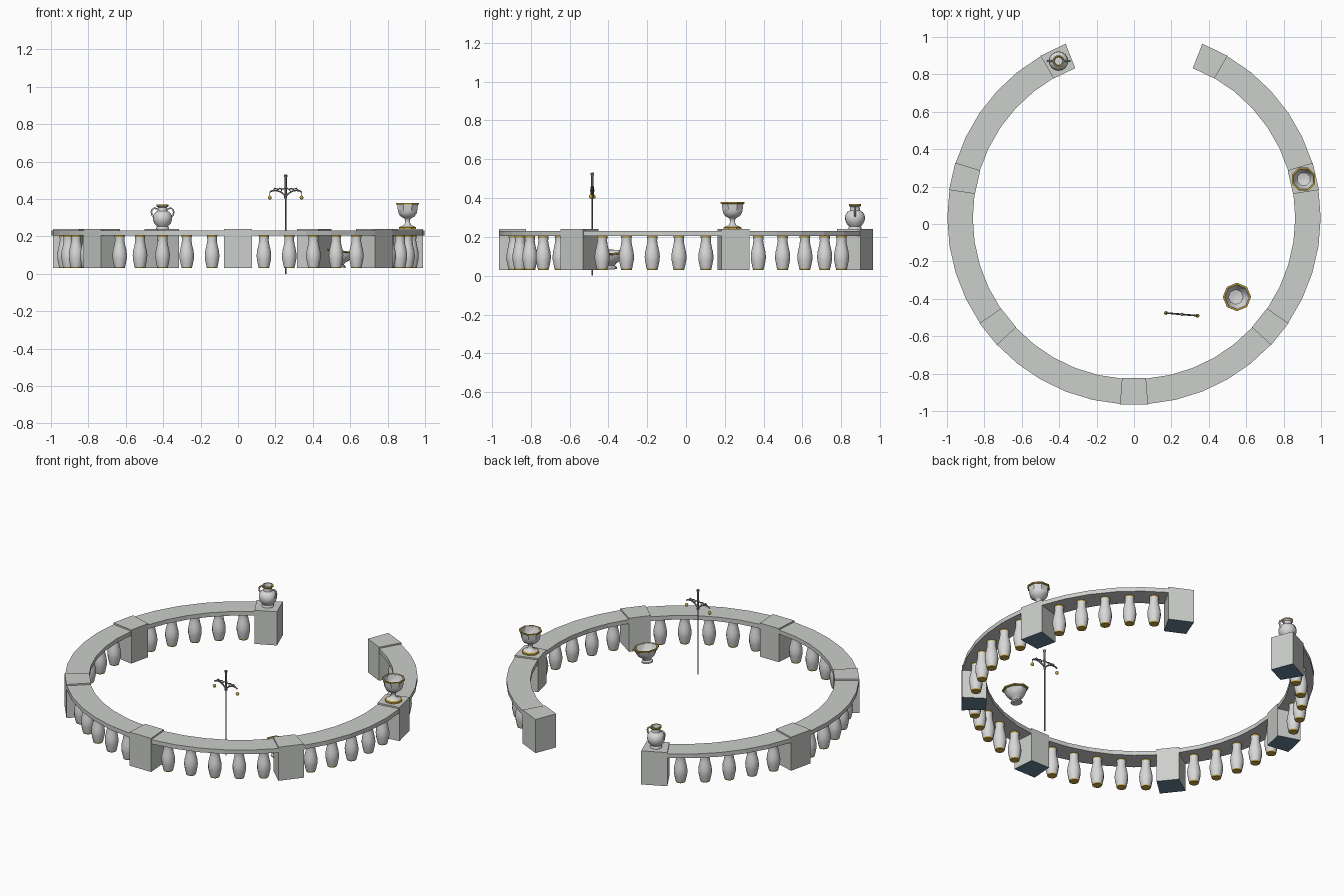
import bpy, bmesh, math
from mathutils import Vector, Matrix

if "Cube" in bpy.data.objects:
    bpy.data.objects.remove(bpy.data.objects["Cube"])

CY = 0.033                      # ring centre in y
STEP = math.radians(360 / 7)    # pier spacing
SUB = STEP / 6                  # one baluster bay


def material(name, r, g, b):
    m = bpy.data.materials.new(name)
    m.diffuse_color = (r, g, b, 1)
    m.use_nodes = True
    m.node_tree.nodes["Principled BSDF"].inputs["Base Color"].default_value = m.diffuse_color
    return m


STONE = material("grey stone", 0.60, 0.62, 0.59)
MARBLE = material("pale marble", 0.68, 0.69, 0.68)
GOLD = material("gold", 0.56, 0.39, 0.06)
STEEL = material("dark steel", 0.23, 0.22, 0.25)
BLUE = material("slate blue", 0.13, 0.23, 0.33)


def finish(bm, name, mats, smooth=False):
    bmesh.ops.recalc_face_normals(bm, faces=bm.faces)
    me = bpy.data.meshes.new(name)
    bm.to_mesh(me)
    bm.free()
    for m in mats:
        me.materials.append(m)
    ob = bpy.data.objects.new(name, me)
    bpy.context.collection.objects.link(ob)
    if smooth:
        bpy.ops.object.select_all(action='DESELECT')
        ob.select_set(True)
        bpy.context.view_layer.objects.active = ob
        bpy.ops.object.shade_smooth_by_angle(angle=math.radians(40))
    return ob


def lathe(name, profile, sides, mats, gold=(), matrix=Matrix(), smooth=True, phase=0.0):
    """Spin (radius, z) points; bands listed in gold get material 1."""
    bm = bmesh.new()
    rings = []
    for r, z in profile:
        rings.append([bm.verts.new((r * math.cos(phase + k * math.tau / sides),
                                    r * math.sin(phase + k * math.tau / sides), z))
                      for k in range(sides)])
    for i in range(len(rings) - 1):
        for k in range(sides):
            n = (k + 1) % sides
            f = bm.faces.new((rings[i][k], rings[i][n], rings[i + 1][n], rings[i + 1][k]))
            f.material_index = int(i in gold)
    for ring, band in ((rings[0], 0), (rings[-1], len(rings) - 2)):
        bm.faces.new(ring).material_index = int(band in gold)
    bm.transform(matrix)
    return finish(bm, name, mats, smooth)


def arc_block(name, a0, count, r0, r1, z0, z1, mats, split_bottom=False):
    """Faceted ring piece from angle a0 over a number of bays."""
    bm = bmesh.new()
    sections = []
    for i in range(count + 1):
        a = a0 + i * SUB
        sections.append([bm.verts.new((r * math.cos(a), CY + r * math.sin(a), z))
                         for r, z in ((r0, z0), (r1, z0), (r1, z1), (r0, z1))])
    for s, t in zip(sections, sections[1:]):
        for k in range(4):
            n = (k + 1) % 4
            f = bm.faces.new((s[k], s[n], t[n], t[k]))
            if split_bottom and k == 0:
                f.material_index = 1
    bm.faces.new(sections[0])
    bm.faces.new(sections[-1])
    return finish(bm, name, mats)


def tube(name, points, radius, matrix):
    cu = bpy.data.curves.new(name, 'CURVE')
    cu.dimensions = '3D'
    cu.bevel_depth = radius
    cu.bevel_resolution = 1
    cu.use_fill_caps = True
    sp = cu.splines.new('POLY')
    sp.points.add(len(points) - 1)
    for p, co in zip(sp.points, points):
        p.co = (*co, 1)
    ob = bpy.data.objects.new(name, cu)
    bpy.context.collection.objects.link(ob)
    ob.matrix_world = matrix
    return ob


# Piers, rails and balusters
BALUSTER = [(0.027, 0.03), (0.029, 0.037), (0.032, 0.05), (0.038, 0.08), (0.039, 0.10),
            (0.036, 0.125), (0.029, 0.155), (0.025, 0.18), (0.027, 0.198), (0.028, 0.205)]
for p in range(7):
    a = -math.pi / 2 + (p - 3) * STEP
    arc_block("pier", a - SUB / 2, 1, 0.86, 1.0, 0.03, 0.24, [STONE, BLUE], True)
    if p == 6:
        break
    arc_block("rail", a + SUB / 2, 5, 0.862, 0.998, 0.205, 0.231, [STONE])
    for b in range(1, 6):
        t = a + b * SUB
        pos = Vector((0.93 * math.cos(t), CY + 0.93 * math.sin(t), 0))
        lathe("baluster", BALUSTER, 12, [MARBLE, GOLD], (0, 8), Matrix.Translation(pos))


def on_pier(p):
    a = -math.pi / 2 + (p - 3) * STEP
    return Matrix.Translation((0.93 * math.cos(a), CY + 0.93 * math.sin(a), 0.24))


# Footed bowl standing on the right pier
BOWL = [(0.022, 0.058), (0.042, 0.068), (0.053, 0.085), (0.057, 0.105), (0.060, 0.130),
        (0.067, 0.132), (0.067, 0.139), (0.058, 0.139), (0.050, 0.10), (0.036, 0.08), (0.012, 0.074)]
FOOT = [(0.050, 0.0), (0.050, 0.009), (0.040, 0.013), (0.022, 0.020), (0.015, 0.032), (0.015, 0.050)]
lathe("footed_bowl", FOOT + BOWL, 8, [MARBLE, GOLD], (0, 1, 10, 11, 12), on_pier(5), True, math.pi / 8)

# Bowl resting low inside the ring, slightly tilted
LOW = [(0.034, 0.0), (0.034, 0.008), (0.024, 0.016), (0.028, 0.026), (0.048, 0.040), (0.058, 0.058),
       (0.066, 0.080), (0.076, 0.083), (0.076, 0.090), (0.066, 0.090), (0.054, 0.055),
       (0.040, 0.036), (0.012, 0.030)]
lathe("low_bowl", LOW, 8, [MARBLE, GOLD], (6, 7, 8),
      Matrix.Translation((0.54, -0.39, 0.036)) @ Matrix.Rotation(math.radians(7), 4, 'Y'), True)

# Two-handled jug on the back left pier
jug = on_pier(0)
JUG = [(0.034, 0.0), (0.034, 0.008), (0.030, 0.014), (0.044, 0.030), (0.052, 0.052), (0.050, 0.072),
       (0.040, 0.088), (0.026, 0.097), (0.024, 0.115), (0.032, 0.122), (0.032, 0.130),
       (0.025, 0.130), (0.021, 0.105)]
lathe("jug", JUG, 16, [MARBLE, GOLD], (9, 10), jug)
for s in (-1, 1):
    h = tube("jug_handle", [(s * x, 0, z) for x, z in
             ((0.026, 0.106), (0.044, 0.112), (0.056, 0.104), (0.060, 0.090), (0.056, 0.074),
              (0.048, 0.066))], 0.005, jug)
    h.data.materials.append(MARBLE)

# Lamp staff: thin pole with a thicker head
staff = Matrix.Translation((0.255, -0.483, 0)) @ Matrix.Rotation(math.radians(-5), 4, 'Z')
lathe("staff_pole", [(0.004, 0), (0.004, 0.40), (0.008, 0.405), (0.008, 0.415), (0.006, 0.42),
                     (0.006, 0.515), (0.009, 0.52), (0.009, 0.528), (0.003, 0.532)],
      8, [STEEL], (), staff)

# Scrolled arms with hanging gold balls, mirrored
ARM = [(0.0, 0.415), (0.018, 0.432), (0.036, 0.442), (0.056, 0.446), (0.074, 0.444), (0.085, 0.437)]
BRACE = [(0.0, 0.462), (0.016, 0.452), (0.03, 0.456), (0.044, 0.452), (0.058, 0.458), (0.068, 0.446)]
for s in (-1, 1):
    for name, pts, r in (("staff_arm", ARM, 0.0045), ("staff_brace", BRACE, 0.0035),
                         ("hanger", [(0.085, 0.438), (0.085, 0.415)], 0.0012)):
        t = tube(name, [(s * x, 0, z) for x, z in pts], r, staff)
        t.data.materials.append(STEEL)
    scroll = [(s * (0.030 + 0.009 * math.cos(k * 0.7)), 0, 0.449 + 0.009 * math.sin(k * 0.7))
              for k in range(9)]
    tube("staff_scroll", scroll, 0.003, staff).data.materials.append(STEEL)
    bm = bmesh.new()
    bmesh.ops.create_uvsphere(bm, u_segments=10, v_segments=6, radius=0.0105)
    bm.transform(staff @ Matrix.Translation((s * 0.085, 0, 0.408)))
    finish(bm, "gold_ball", [GOLD], True)
